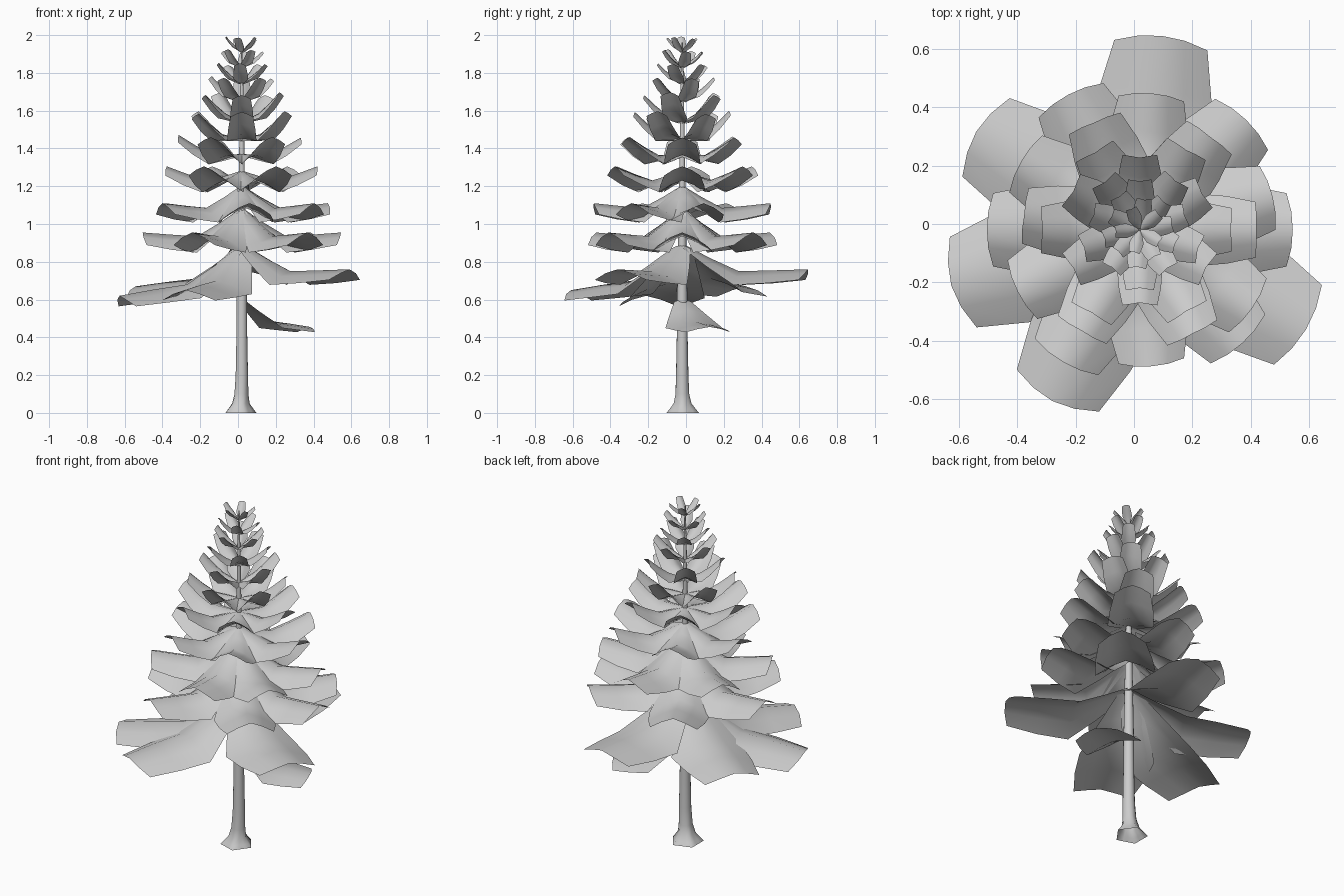
import bpy
import bmesh
from math import sin, cos, atan2, radians, pi
from mathutils import Vector
import random

random.seed(4)
cube = bpy.data.objects.get("Cube")
if cube:
    bpy.data.objects.remove(cube, do_unlink=True)

AXIS = Vector((0.02, -0.02, 0))


def make_material(name, rgb):
    mat = bpy.data.materials.new(name)
    mat.use_nodes = True
    color = (*rgb, 1)
    mat.diffuse_color = color
    mat.node_tree.nodes["Principled BSDF"].inputs["Base Color"].default_value = color
    return mat


GREY = make_material("pale grey", (0.6, 0.6, 0.6))


def finish(name, bm):
    mesh = bpy.data.meshes.new(name)
    bm.to_mesh(mesh)
    bm.free()
    mesh.materials.append(GREY)
    mesh.shade_smooth()
    obj = bpy.data.objects.new(name, mesh)
    bpy.context.collection.objects.link(obj)


def add_grid(bm, rows, closed=False):
    """Bridge neighbouring rows of points with quads."""
    grid = [[bm.verts.new(p) for p in row] for row in rows]
    count = len(grid[0])
    for low, high in zip(grid, grid[1:]):
        for i in range(count if closed else count - 1):
            j = (i + 1) % count
            bm.faces.new((low[i], low[j], high[j], high[i]))


# Trunk: tapered lathe with a lobed root flare
def build_trunk():
    bm = bmesh.new()
    profile = [(0, 0.08), (0.02, 0.066), (0.05, 0.046), (0.1, 0.037), (0.2, 0.033),
               (0.4, 0.029), (0.65, 0.027), (1.2, 0.017), (1.7, 0.009), (1.96, 0.003)]
    sides = 15
    rows = []
    for z, r in profile:
        flare = max(0, 1 - z / 0.13)
        center = AXIS + Vector((-0.013, 0.003, 0)) * flare
        row = []
        for i in range(sides):
            a = 2 * pi * i / sides
            rr = r * (1 + 0.13 * flare * cos(5 * a))
            row.append(center + Vector((rr * cos(a), rr * sin(a), z)))
        rows.append(row)
    add_grid(bm, rows, closed=True)
    finish("trunk", bm)


# Bough: a thin arched sheet, narrow at the trunk, widest at its bend
def add_bough(bm, arch, azimuth, reach, root_z, bend_z, tip_z, width=1.0):
    a = radians(azimuth)
    out = Vector((cos(a), sin(a), 0))
    side = Vector((-sin(a), cos(a), 0))
    pitch = atan2(tip_z - bend_z, reach * 0.55)
    normal = Vector((0, 0, cos(pitch))) - out * sin(pitch)
    # distance along the bough, half width, height
    sections = [(0.02, 0.09, root_z),
                (0.22, 0.2, root_z + (bend_z - root_z) * 0.5),
                (0.45, 0.31, bend_z),
                (0.72, 0.29, bend_z + (tip_z - bend_z) * 0.45),
                (1.0, 0.24, tip_z)]
    rows = []
    for t, half, z in sections:
        row = []
        for u in (1, 0.5, 0, -0.5, -1):
            along = reach * (t - 0.05 * t * t * u * u)
            p = AXIS + out * along + side * (half * width * reach * u)
            p.z = z
            row.append(p - normal * (arch * half * reach * abs(u) ** 1.4))
        rows.append(row)
    add_grid(bm, rows)


def build_tier(name, arch, boughs):
    bm = bmesh.new()
    for bough in boughs:
        add_bough(bm, arch, *bough)
    finish(name, bm)


build_trunk()

# Low stray bough and the broad bottom skirt
build_tier("stray_bough", 0.3, [(22, 0.39, 0.6, 0.485, 0.455, 1.35)])
build_tier("skirt_boughs", 0.35, [
    (83.5, 0.67, 0.89, 0.75, 0.76),
    (149, 0.655, 0.88, 0.71, 0.67),
    (196.5, 0.675, 0.88, 0.68, 0.62),
    (243, 0.66, 0.88, 0.7, 0.65),
    (329, 0.665, 0.89, 0.75, 0.76),
])

# Middle tiers: azimuths, reach, root, bend and tip heights
middle = [
    ((0, 46, 118, 180, 240, 312), 0.525, 1.08, 0.935, 0.955),
    ((14, 85, 150, 207, 275, 325), 0.47, 1.2, 1.085, 1.11),
    ((0, 53, 113, 173, 240, 297), 0.4, 1.28, 1.23, 1.305),
]
for n, (angles, reach, root, bend, tip) in enumerate(middle, 1):
    build_tier(f"middle_boughs_{n}", 0.53,
               [(a, reach, root, bend, tip) for a in angles])

# Upper tiers: evenly spaced boughs that tilt up more towards the crown
upper = [
    (6, 0, 0.32, 1.37, 1.365, 1.465),
    (6, 30, 0.255, 1.45, 1.475, 1.59),
    (5, 54, 0.2, 1.54, 1.585, 1.69),
    (5, 18, 0.16, 1.65, 1.695, 1.775),
    (5, 50, 0.13, 1.745, 1.785, 1.85),
    (5, 10, 0.105, 1.83, 1.865, 1.92),
    (5, 40, 0.08, 1.91, 1.945, 1.99),
]
for n, (count, start, reach, root, bend, tip) in enumerate(upper, 1):
    build_tier(f"upper_boughs_{n}", 0.55, [
        (start + 360 * i / count, reach * random.uniform(0.95, 1.05), root, bend,
         tip + random.uniform(-0.01, 0.01))
        for i in range(count)])
